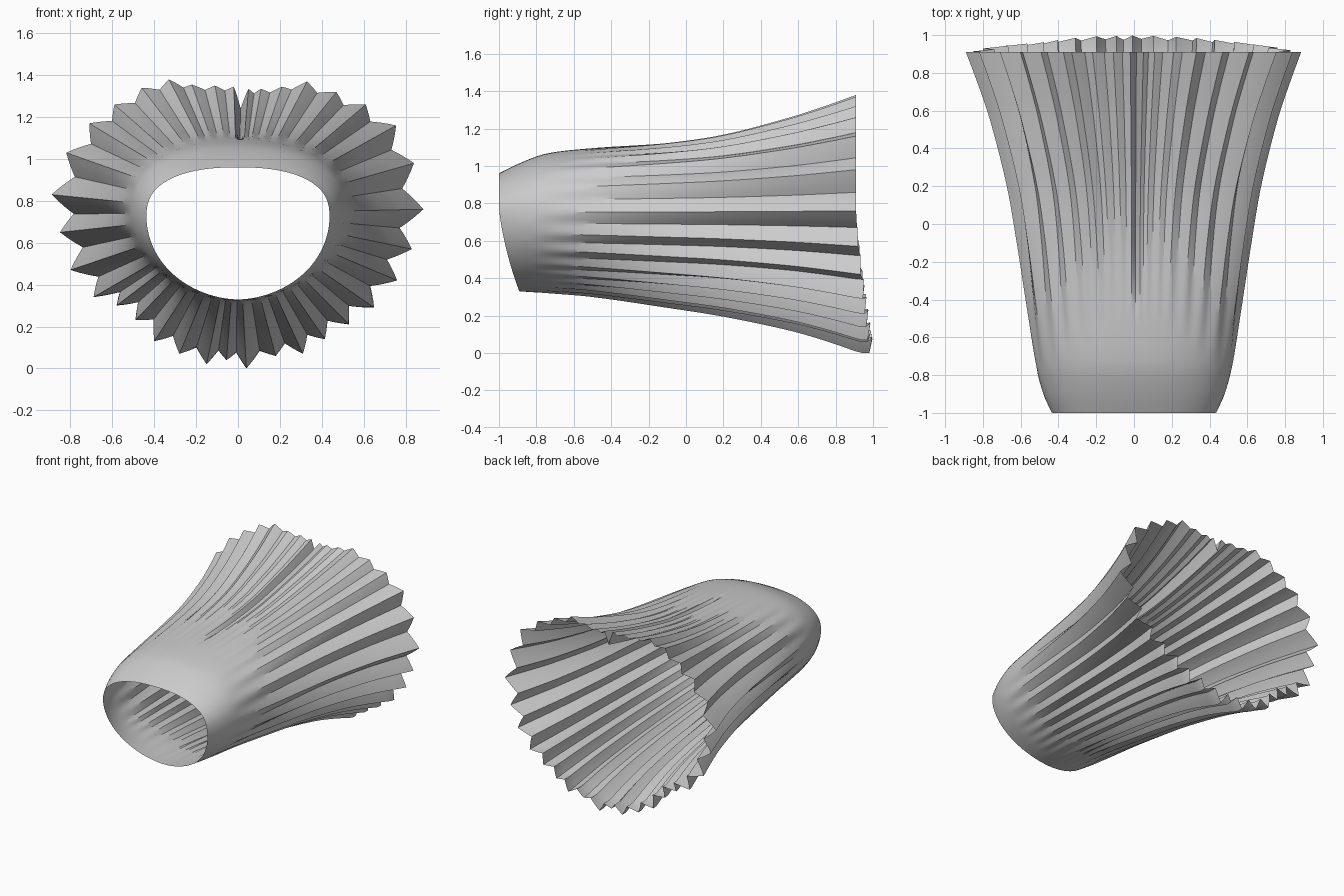
import bpy, bmesh, math

if "Cube" in bpy.data.objects:
    bpy.data.objects.remove(bpy.data.objects["Cube"])

# Profile stations along the length: half width, top height, bottom height
YS = [-1, -.9, -.75, -.5, -.1, .2, .55, .75, .93]
W = [.435, .48, .52, .56, .62, .67, .755, .82, .885]
TOP = [.96, 1.01, 1.065, 1.095, 1.125, 1.165, 1.25, 1.31, 1.37]
BOT = [.335, .33, .32, .30, .245, .20, .13, .075, .015]

# Pleat tips at the hem (x, z), counter-clockwise from the right
TIPS = [(.885, .76), (.84, .98), (.755, 1.16), (.61, 1.26), (.47, 1.32), (.33, 1.37),
        (.21, 1.345), (.11, 1.335), (.05, 1.335), (-.02, 1.345), (-.11, 1.35),
        (-.22, 1.355), (-.33, 1.38), (-.46, 1.34), (-.59, 1.26), (-.71, 1.17),
        (-.82, 1.03), (-.89, .83), (-.85, .65), (-.80, .47), (-.69, .34), (-.58, .30),
        (-.49, .23), (-.40, .13), (-.28, .07), (-.15, .02), (-.055, .04), (.04, 0),
        (.18, .06), (.31, .07), (.415, .14), (.53, .21), (.65, .29), (.76, .42), (.83, .57)]
CZ = .74
ROWS, SUB = 48, 3


def interp(vals, y):
    """Smooth interpolation through the stations."""
    y = min(max(y, YS[0]), YS[-1])
    n = len(YS)
    i = max(k for k in range(n - 1) if YS[k] <= y)

    def slope(k):
        a, b = max(k - 1, 0), min(k + 1, n - 1)
        return (vals[b] - vals[a]) / (YS[b] - YS[a])
    h = YS[i + 1] - YS[i]
    t = (y - YS[i]) / h
    return ((2*t**3 - 3*t*t + 1) * vals[i] + (t**3 - 2*t*t + t) * h * slope(i)
            + (3*t*t - 2*t**3) * vals[i + 1] + (t**3 - t*t) * h * slope(i + 1))


def outline(ang, y):
    """Radius of the smooth tube: boxier above, more tapered below."""
    c, s = math.cos(ang), math.sin(ang)
    h, n = (interp(TOP, y) - CZ, 2.35) if s > 0 else (CZ - interp(BOT, y), 1.85)
    return (abs(c / interp(W, y))**n + abs(s / h)**n) ** (-1 / n)


# Columns around the tube: angle, hem radius, pleat fold (0 tip .. 1 valley), fold depth
cols = []
for i, (x0, z0) in enumerate(TIPS):
    x1, z1 = TIPS[(i + 1) % len(TIPS)]
    a0, a1 = math.atan2(z0 - CZ, x0), math.atan2(z1 - CZ, x1)
    step = (a1 - a0) % (2 * math.pi)
    r0, r1 = math.hypot(x0, z0 - CZ), math.hypot(x1, z1 - CZ)
    am = a0 + step / 2
    depth = .04 + .05 * math.cos(am)**2 - .018 * math.sin(am)
    if i == 8:
        depth = .10          # deep seam at the top centre
    for k in range(2 * SUB):
        u = k / (2 * SUB)
        cols.append((a0 + step * u, r0 + (r1 - r0) * u, 1 - abs(2 * u - 1), depth))

# Pleated tube from the narrow front band to the flared rear hem
bm = bmesh.new()
grid = []
for j in range(ROWS + 1):
    t = j / ROWS
    row = []
    for ang, rh, fold, depth in cols:
        s = math.sin(ang)
        zw = CZ + outline(ang, -.95) * s
        y_front = -1 + .11 * min(1, max(0, (.8 - zw) / .47))**1.6
        down = max(0, -s * rh / CZ)
        y_hem = .91 + .07 * down**1.3 + .02 * down * fold
        y = y_front + (y_hem - y_front) * t
        start = -.8 + .3 * max(0, s)**2
        f = min(1, max(0, (y - start) / (y_hem - start)))
        r = outline(ang, y) * (1 + (rh / outline(ang, y_hem) - 1) * f) - depth * fold * f**.85
        row.append(bm.verts.new((r * math.cos(ang), y, CZ + r * s)))
    grid.append(row)
n = len(cols)
for j in range(ROWS):
    for i in range(n):
        k = (i + 1) % n
        bm.faces.new((grid[j][i], grid[j][k], grid[j + 1][k], grid[j + 1][i]))
bmesh.ops.recalc_face_normals(bm, faces=bm.faces)

mesh = bpy.data.meshes.new("pleated_skirt")
bm.to_mesh(mesh)
bm.free()
skirt = bpy.data.objects.new("pleated_skirt", mesh)
bpy.context.collection.objects.link(skirt)
bpy.context.view_layer.objects.active = skirt
skirt.select_set(True)
bpy.ops.object.shade_smooth_by_angle(angle=math.radians(30))
